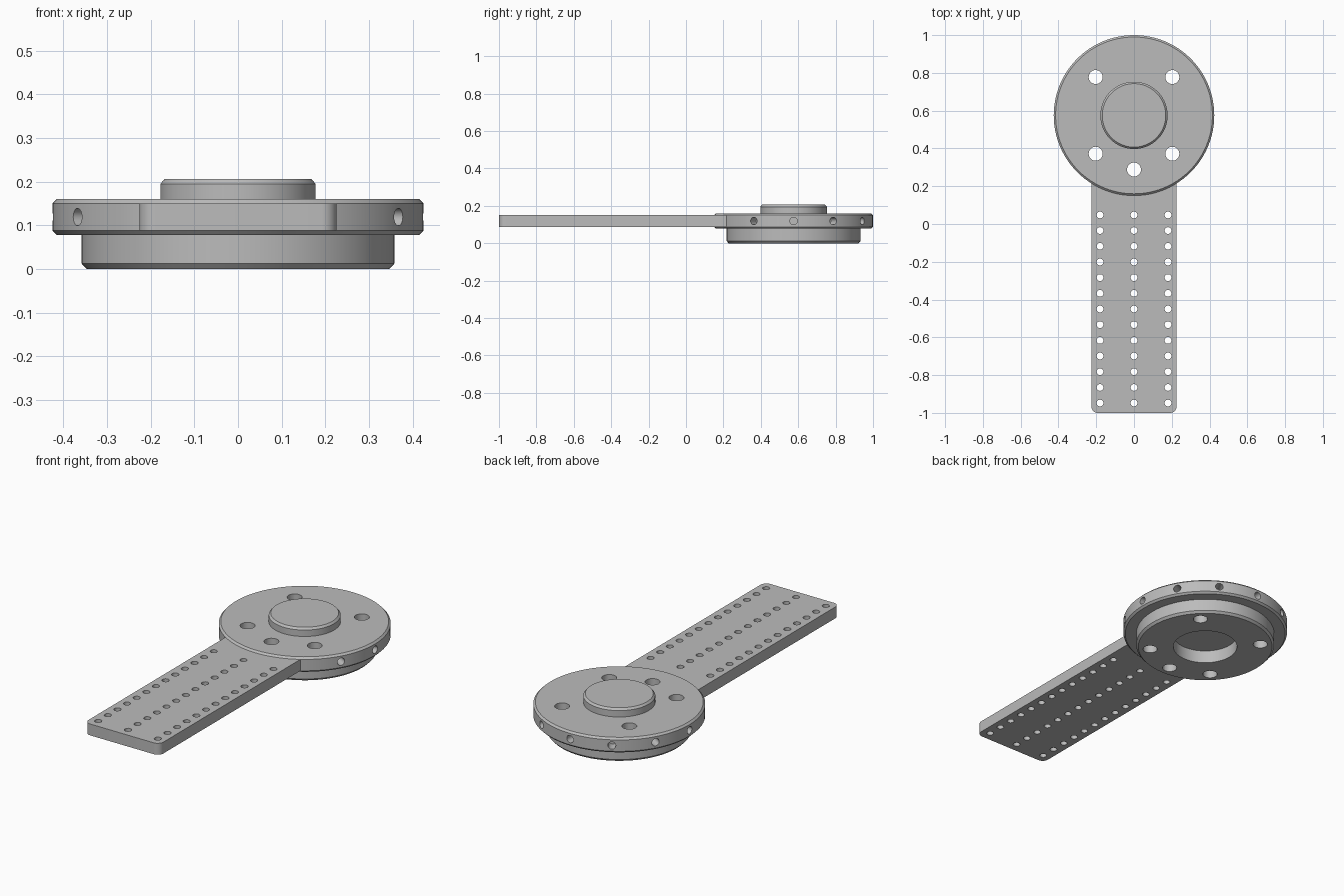
import bpy, bmesh, math
from mathutils import Matrix, Vector

if "Cube" in bpy.data.objects:
    bpy.data.objects.remove(bpy.data.objects["Cube"], do_unlink=True)

steel = bpy.data.materials.new("grey_metal")
grey = (0.5, 0.5, 0.5, 1)
steel.diffuse_color = grey
steel.use_nodes = True
steel.node_tree.nodes["Principled BSDF"].inputs["Base Color"].default_value = grey

CENTRE = Vector((0, 0.575, 0))


def make_object(name, bm):
    bmesh.ops.recalc_face_normals(bm, faces=bm.faces)
    mesh = bpy.data.meshes.new(name)
    bm.to_mesh(mesh)
    bm.free()
    mesh.materials.append(steel)
    obj = bpy.data.objects.new(name, mesh)
    bpy.context.collection.objects.link(obj)
    return obj


def add_cylinder(bm, position, direction, radius, depth, sides=32):
    turn = Vector(direction).to_track_quat("Z", "Y").to_matrix().to_4x4()
    bmesh.ops.create_cone(bm, cap_ends=True, segments=sides, radius1=radius, radius2=radius,
                          depth=depth, matrix=Matrix.Translation(position) @ turn)


def drill(target, cutter_bm):
    """Cut the holes, bake the result and shade it with sharp edges."""
    cutter = make_object("hole_cutter", cutter_bm)
    cutter.hide_render = True
    cut = target.modifiers.new("holes", "BOOLEAN")
    cut.operation = "DIFFERENCE"
    cut.solver = "EXACT"
    cut.object = cutter
    bpy.context.view_layer.update()
    baked = bpy.data.meshes.new_from_object(
        target.evaluated_get(bpy.context.evaluated_depsgraph_get()))
    target.modifiers.clear()
    target.data = baked
    bpy.data.objects.remove(cutter, do_unlink=True)
    bpy.ops.object.select_all(action="DESELECT")
    target.select_set(True)
    bpy.context.view_layer.objects.active = target
    bpy.ops.object.shade_smooth_by_angle(angle=math.radians(25))


# Turned hub: recess, lower step, flange and top boss in one profile
profile = [(0, 0.07), (0.165, 0.07), (0.165, 0), (0.347, 0), (0.358, 0.012), (0.358, 0.078),
           (0.415, 0.078), (0.425, 0.088), (0.425, 0.15), (0.415, 0.16),
           (0.178, 0.16), (0.178, 0.195), (0.168, 0.206), (0, 0.206)]
bm = bmesh.new()
verts = [bm.verts.new(CENTRE + Vector((r, 0, z))) for r, z in profile]
edges = [bm.edges.new(pair) for pair in zip(verts, verts[1:])]
bmesh.ops.spin(bm, geom=verts + edges, cent=CENTRE, axis=(0, 0, 1),
               angle=math.tau, steps=96, use_duplicate=False)
bmesh.ops.remove_doubles(bm, verts=bm.verts, dist=0.0001)
hub = make_object("hub", bm)

# Five bolt holes through the hub and nine blind holes around the rim
bm = bmesh.new()
for degrees in (45, 135, 225, 270, 315):
    a = math.radians(degrees)
    add_cylinder(bm, CENTRE + Vector((math.cos(a), math.sin(a), 0)) * 0.287 + Vector((0, 0, 0.1)),
                 (0, 0, 1), 0.037, 0.5)
for degrees in range(-30, 211, 30):
    a = math.radians(degrees)
    out = Vector((math.cos(a), math.sin(a), 0))
    add_cylinder(bm, CENTRE + out * 0.425 + Vector((0, 0, 0.119)), out, 0.02, 0.12, 24)
drill(hub, bm)

# Flat arm with rounded free corners
bm = bmesh.new()
bmesh.ops.create_cube(bm, size=1, matrix=Matrix.Translation((0, -0.3825, 0.119))
                      @ Matrix.Diagonal((0.452, 1.235, 0.062, 1)))
corners = [e for e in bm.edges if all(v.co.y < -0.9 for v in e.verts)
           and abs(e.verts[0].co.z - e.verts[1].co.z) > 0.01]
bmesh.ops.bevel(bm, geom=corners, offset=0.035, segments=8, profile=0.5, affect="EDGES")
arm = make_object("arm", bm)

# Three rows of small holes along the arm
bm = bmesh.new()
for x in (-0.18, 0, 0.18):
    for row in range(13):
        add_cylinder(bm, (x, 0.048 - row * 0.083, 0.119), (0, 0, 1), 0.018, 0.2, 24)
drill(arm, bm)
